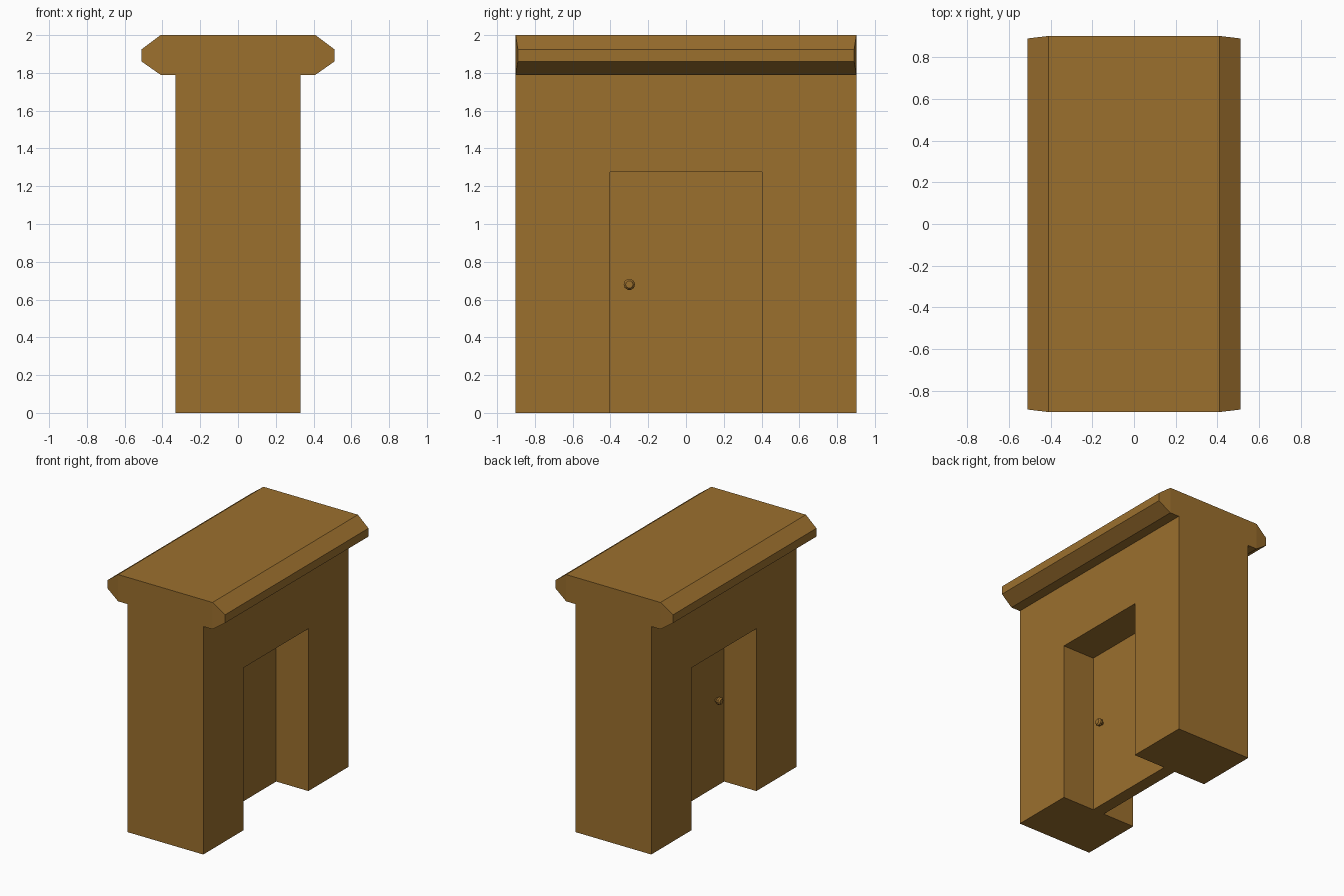
import bpy
import bmesh
from math import cos, sin, pi

default = bpy.data.objects.get("Cube")
if default:
    bpy.data.objects.remove(default, do_unlink=True)

# Single brown material
brown = bpy.data.materials.new("warm_brown")
brown.use_nodes = True
colour = (0.33, 0.16, 0.027, 1)
brown.diffuse_color = colour
brown.node_tree.nodes["Principled BSDF"].inputs["Base Color"].default_value = colour

# Main dimensions
HALF_LENGTH = 0.902
HALF_DEPTH = 0.33
WALL_TOP = 1.79
TOP = 2.0
DOOR_HALF_WIDTH = 0.402
DOOR_HEIGHT = 1.275
DOOR_HALF_DEPTH = 0.05


def finish(name, bm):
    bmesh.ops.recalc_face_normals(bm, faces=bm.faces)
    mesh = bpy.data.meshes.new(name)
    bm.to_mesh(mesh)
    bm.free()
    mesh.materials.append(brown)
    obj = bpy.data.objects.new(name, mesh)
    bpy.context.collection.objects.link(obj)
    return obj


def extrude_across(name, profile, half_depth):
    """Extrude a (y, z) outline symmetrically along x."""
    bm = bmesh.new()
    face = bm.faces.new([bm.verts.new((-half_depth, y, z)) for y, z in profile])
    moved = bmesh.ops.extrude_face_region(bm, geom=[face], use_keep_orig=True)
    verts = [g for g in moved["geom"] if isinstance(g, bmesh.types.BMVert)]
    bmesh.ops.translate(bm, verts=verts, vec=(2 * half_depth, 0, 0))
    return finish(name, bm)


# Wall with an opening through it
L, W = HALF_LENGTH, DOOR_HALF_WIDTH
extrude_across("wall", [(-L, 0), (-W, 0), (-W, DOOR_HEIGHT), (W, DOOR_HEIGHT),
                        (W, 0), (L, 0), (L, WALL_TOP), (-L, WALL_TOP)], HALF_DEPTH)

# Door panel in the middle of the opening
extrude_across("door", [(-W, 0), (W, 0), (W, DOOR_HEIGHT), (-W, DOOR_HEIGHT)],
               DOOR_HALF_DEPTH)

# Roof slab with chamfered long edges and slightly tapered ends
bm = bmesh.new()
for x, z, y in [(0.41, TOP, L), (0.51, 1.925, L - 0.012),
                (0.51, 1.86, L - 0.012), (0.41, WALL_TOP, L)]:
    for sx in (-1, 1):
        for sy in (-1, 1):
            bm.verts.new((sx * x, sy * y, z))
bmesh.ops.convex_hull(bm, input=bm.verts)
bmesh.ops.dissolve_limit(bm, angle_limit=0.01, verts=bm.verts, edges=bm.edges)
finish("roof", bm)


# Faceted knob on each face of the door
def knob(name, side, sides=10):
    bm = bmesh.new()
    rings = []
    for out, r in [(0, 0.014), (0.015, 0.014), (0.022, 0.03), (0.038, 0.03), (0.05, 0.02)]:
        rings.append([bm.verts.new((side * (DOOR_HALF_DEPTH + out),
                                    -0.3 + r * cos(2 * pi * i / sides),
                                    0.68 + r * sin(2 * pi * i / sides)))
                      for i in range(sides)])
    for a, b in zip(rings, rings[1:]):
        for i in range(sides):
            j = (i + 1) % sides
            bm.faces.new((a[i], a[j], b[j], b[i]))
    bm.faces.new(rings[0])
    bm.faces.new(rings[-1])
    finish(name, bm)


knob("left_knob", 1)
knob("right_knob", -1)
